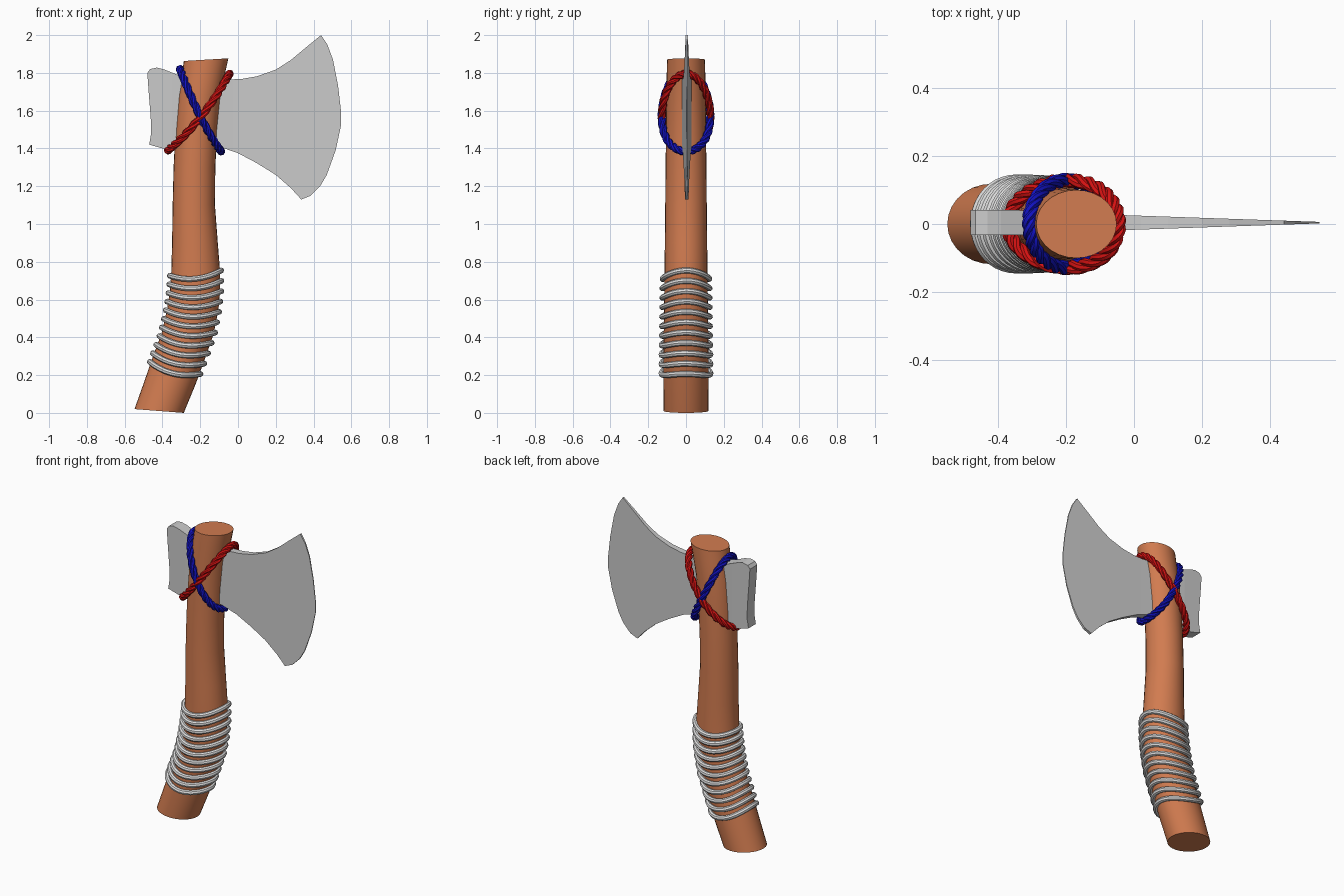
import bpy, bmesh
from math import sin, cos, pi
from mathutils import Vector

if "Cube" in bpy.data.objects:
    bpy.data.objects.remove(bpy.data.objects["Cube"])


def material(name, r, g, b):
    m = bpy.data.materials.new(name)
    m.use_nodes = True
    m.diffuse_color = (r, g, b, 1)
    m.node_tree.nodes["Principled BSDF"].inputs["Base Color"].default_value = (r, g, b, 1)
    return m


WOOD = material("warm wood", 0.64, 0.2, 0.08)
STEEL = material("grey steel", 0.6, 0.6, 0.6)
CORD = material("pale cord", 0.72, 0.72, 0.72)
RED = material("red cord", 0.68, 0.006, 0.006)
BLUE = material("blue cord", 0.006, 0.006, 0.55)


def finish(name, bm, mat, smooth=True):
    bmesh.ops.recalc_face_normals(bm, faces=bm.faces)
    me = bpy.data.meshes.new(name)
    bm.to_mesh(me)
    bm.free()
    me.materials.append(mat)
    ob = bpy.data.objects.new(name, me)
    bpy.context.collection.objects.link(ob)
    if smooth:
        bpy.ops.object.select_all(action="DESELECT")
        ob.select_set(True)
        bpy.context.view_layer.objects.active = ob
        bpy.ops.object.shade_smooth_by_angle(angle=0.7)
    return ob


def bridge(bm, a, b):
    n = len(a)
    for i in range(n):
        bm.faces.new((a[i], a[(i + 1) % n], b[(i + 1) % n], b[i]))


def add_loop_tube(bm, path, radius, sides=8):
    """Sweep a round section along a closed path."""
    n, rings = len(path), []
    for i, p in enumerate(path):
        t = (path[(i + 1) % n] - path[i - 1]).normalized()
        u = Vector((p.x + 0.2, p.y, 0))
        u = (u - t * u.dot(t)).normalized() if i == 0 else (prev - t * prev.dot(t)).normalized()
        prev, v = u, t.cross(u)
        rings.append([bm.verts.new(p + radius * (u * cos(2 * pi * k / sides) + v * sin(2 * pi * k / sides)))
                      for k in range(sides)])
    for i in range(n - 1):
        bridge(bm, rings[i], rings[i + 1])
    # Close the seam at the rotation that matches best
    last, first = rings[-1], rings[0]
    s = min(range(sides), key=lambda k: (first[k].co - last[0].co).length)
    bridge(bm, last, first[s:] + first[:s])


# Handle: height, left edge, right edge, half depth
STATIONS = [(0.01, -0.548, -0.287, 0.118), (0.15, -0.502, -0.225, 0.12),
            (0.3, -0.45, -0.17, 0.12), (0.42, -0.405, -0.128, 0.118),
            (0.55, -0.375, -0.103, 0.116), (0.65, -0.36, -0.094, 0.115),
            (0.75, -0.353, -0.095, 0.114), (0.9, -0.349, -0.107, 0.112),
            (1.1, -0.346, -0.122, 0.11), (1.3, -0.341, -0.12, 0.108),
            (1.5, -0.331, -0.11, 0.106), (1.68, -0.316, -0.092, 0.104),
            (1.8, -0.295, -0.068, 0.102), (1.87, -0.287, -0.051, 0.1)]


def section(z):
    """Centre x, half width and half depth of the handle at a height."""
    for a, b in zip(STATIONS, STATIONS[1:]):
        if z <= b[0]:
            break
    f = (z - a[0]) / (b[0] - a[0])
    l, r, d = (a[k] + f * (b[k] - a[k]) for k in (1, 2, 3))
    return (l + r) / 2, (r - l) / 2, d


bm = bmesh.new()
rings = []
for z, l, r, d in STATIONS:
    tilt = -0.01 if z < 0.1 else 0.007 if z > 1.85 else 0
    ring = []
    for k in range(28):
        a = 2 * pi * k / 28
        ring.append(bm.verts.new(((l + r) / 2 + (r - l) / 2 * cos(a), d * sin(a), z + tilt * cos(a))))
    rings.append(ring)
for a, b in zip(rings, rings[1:]):
    bridge(bm, a, b)
bm.faces.new(rings[0])
bm.faces.new(rings[-1])
finish("handle", bm, WOOD)

# Axe head: one outline, thick at the butt and thin at the cutting edge
OUTLINE = [(-0.48, 1.8), (-0.465, 1.82), (-0.43, 1.828), (-0.39, 1.818), (-0.32, 1.79),
           (-0.05, 1.765), (0.02, 1.768), (0.1, 1.782), (0.2, 1.817), (0.28, 1.868),
           (0.36, 1.935), (0.44, 2.0), (0.473, 1.95), (0.503, 1.87), (0.53, 1.73),
           (0.545, 1.6), (0.545, 1.52), (0.517, 1.39), (0.47, 1.26), (0.435, 1.2),
           (0.385, 1.15), (0.335, 1.13), (0.28, 1.19), (0.2, 1.26), (0.1, 1.322),
           (0, 1.375), (-0.1, 1.41), (-0.32, 1.39), (-0.4, 1.4), (-0.47, 1.42),
           (-0.46, 1.48), (-0.462, 1.56), (-0.473, 1.7)]


def half_thickness(x):
    if x < -0.35:
        return 0.037
    if x < -0.03:
        return 0.037 - (x + 0.35) * 0.047
    return 0.022 - (x + 0.03) * 0.0345


bm = bmesh.new()
bm.faces.new([bm.verts.new((x, 0, z)) for x, z in OUTLINE])
for x in (-0.35, -0.03):
    bmesh.ops.bisect_plane(bm, geom=bm.verts[:] + bm.edges[:] + bm.faces[:],
                           plane_co=(x, 0, 0), plane_no=(1, 0, 0))
front = bm.verts[:]
back = bmesh.ops.extrude_face_region(bm, geom=bm.faces[:], use_keep_orig=True)["geom"]
for v in front:
    v.co.y = 0.004 - half_thickness(v.co.x)
for v in back:
    if isinstance(v, bmesh.types.BMVert):
        v.co.y = 0.004 + half_thickness(v.co.x)
finish("axe_head", bm, STEEL, smooth=False)

# Grip: cord turns dipping at the front and back
bm = bmesh.new()
TURNS = 11
for i in range(TURNS):
    f = i / (TURNS - 1)
    path = []
    for k in range(40):
        a = 2 * pi * k / 40
        z = 0.238 + 0.502 * f + (0.046 * f - 0.032) * cos(a) - 0.03 * sin(a) ** 2
        c, w, d = section(z)
        path.append(Vector((c + (w + 0.006) * cos(a), (d + 0.01) * sin(a), z)))
    add_loop_tube(bm, path, 0.0155)
finish("grip_cord", bm, CORD)


# Lashings: twisted three-strand ropes crossing over the handle
def lashing(name, start, end, bow, mat, twists=9, steps=144):
    a0, a1 = Vector(start), Vector(end)
    mid, half = (a0 + a1) / 2, (a1 - a0) / 2
    side = Vector((0, 1, 0)).cross(half).normalized()
    bm = bmesh.new()
    for strand in range(3):
        path = []
        for k in range(steps):
            a = 2 * pi * k / steps
            centre = mid + half * cos(a) + Vector((0, 0.128 * sin(a), 0)) + Vector(bow) * sin(a) ** 2
            out = (half.normalized() * cos(a) + Vector((0, sin(a), 0))).normalized()
            w = twists * a + strand * 2 * pi / 3
            path.append(centre + 0.011 * (out * cos(w) + side * sin(w)))
        add_loop_tube(bm, path, 0.0115, 7)
    return finish(name, bm, mat)


lashing("red_lashing", (-0.37, 0, 1.39), (-0.045, 0, 1.795), (0.015, 0, -0.02), RED)
lashing("blue_lashing", (-0.307, 0, 1.82), (-0.09, 0, 1.385), (0, 0, -0.035), BLUE)
